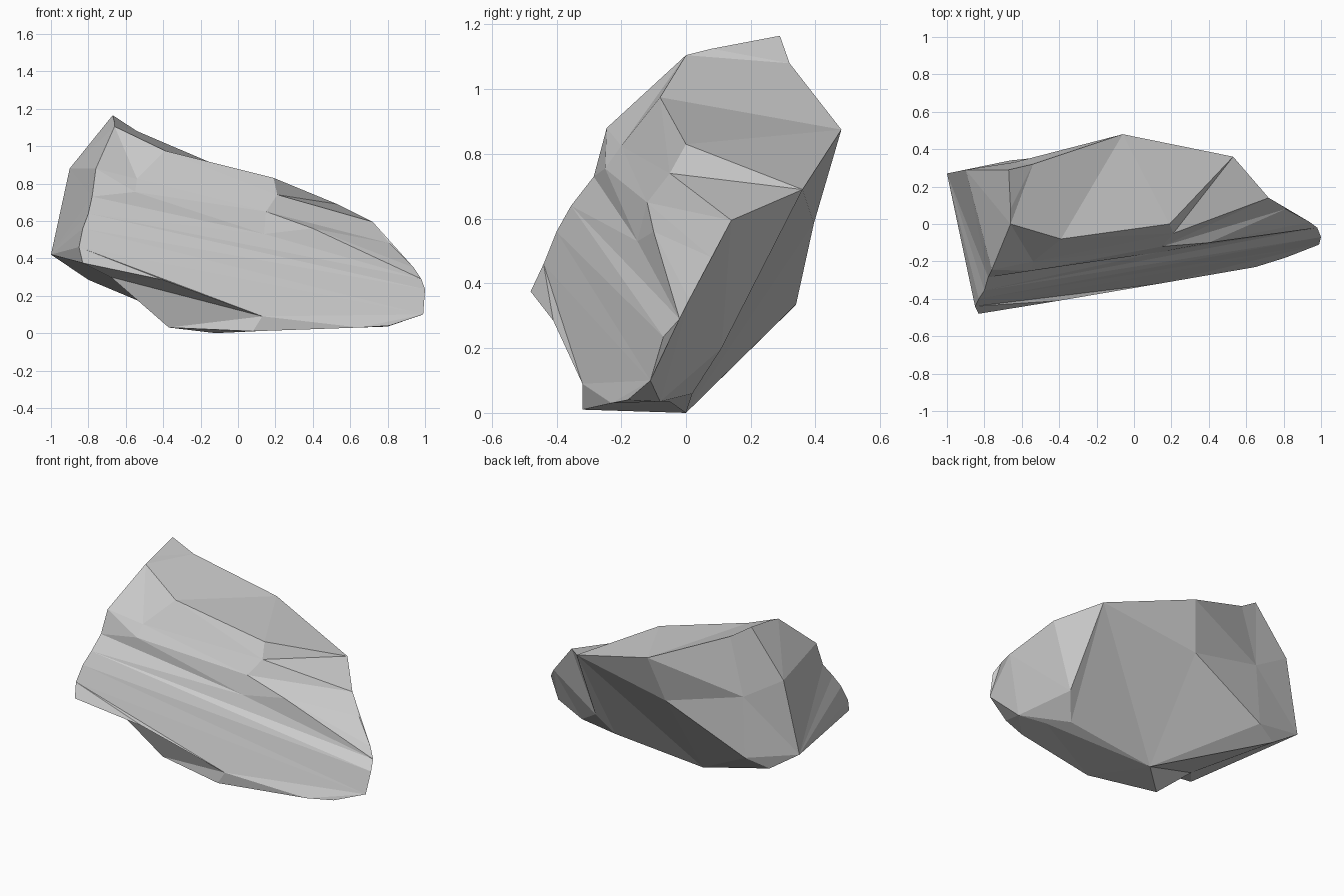
import bpy, bmesh
from mathutils import Vector

if "Cube" in bpy.data.objects:
    bpy.data.objects.remove(bpy.data.objects["Cube"])

# Corner points of the boulder, one letter each, grouped by region
crest = dict(A=(-.67, .29, 1.165), B=(-.54, .32, 1.08), C=(-.06, .48, .875),
             D=(.53, .36, .69), M=(-.66, .08, 1.125), N=(-.66, 0, 1.105),
             O=(-.39, -.08, .975), P=(.19, 0, .83), Q=(.21, -.05, .74))
right_end = dict(E=(.72, .14, .595), F=(.81, .08, .48), G=(.94, .01, .35),
                 H=(.98, -.02, .29), I=(1, -.07, .235), J=(.99, -.11, .1),
                 K=(.81, -.18, .04), L=(.65, -.23, .03))
left_end = dict(a=(-.76, -.245, .88), b=(-.78, -.285, .73), c=(-.8, -.355, .64),
                d=(-.83, -.4, .56), e=(-.85, -.44, .46), f=(-.83, -.48, .375),
                g=(-1, .27, .42), h=(-.9, .29, .88))
front = dict(i=(-.54, -.2, .825), j=(-.55, -.25, .755), k=(.15, -.12, .65),
             l=(.14, -.15, .53), m=(.4, -.1, .56), n=(-.4, -.41, .285),
             o=(.13, -.32, .09), p=(-.68, -.3, .3))
underside = dict(q=(-.37, -.24, .03), r=(.08, -.32, .01), s=(-.12, 0, 0),
                 t=(.8, -.08, .035), u=(.62, -.05, .035), W=(.49, .02, .06))
back = dict(v=(-.13, .395, .585), w=(-.8, .29, .285), x=(-.66, .34, .335),
            y=(-.64, .33, .72), z=(.57, .11, .2))

bm = bmesh.new()
vert = {}
for region in (crest, right_end, left_end, front, underside, back):
    for name, co in region.items():
        vert[name] = bm.verts.new(co)


def strip(upper, lower):
    """Fill between two rows of points, always taking the shorter diagonal."""
    def gap(s, t):
        return (vert[s].co - vert[t].co).length

    i = j = 0
    while i < len(upper) - 1 or j < len(lower) - 1:
        corners = [upper[i], lower[j]]
        up = gap(upper[i + 1], lower[j]) if i < len(upper) - 1 else 99
        down = gap(upper[i], lower[j + 1]) if j < len(lower) - 1 else 99
        if up < down:
            i += 1
            corners.append(upper[i])
        else:
            j += 1
            corners.append(lower[j])
        if len(set(corners)) == 3:
            bm.faces.new([vert[n] for n in corners])


# Top slab
strip("ABCD", "AMNOPD")
strip("NOPDE", "aiQE")
# Layered front, from the top ledge down to the lip
strip("aiQE", "bjkF")
strip("bjkF", "blmG")
strip("blmG", "cH")
strip("cH", "dI")
strip("dI", "eJ")
strip("eJ", "fnoLKJ")
# Overhang below the lip, and the foot
strip("fno", "fpo")
strip("poL", "pqrL")
strip("qrLKJ", "sutJ")
# Left end
strip("AMNa", "h")
strip("abcdef", "hg")
strip("fpqs", "gws")
# Back and right underside
strip("hABC", "hyv")
strip("hyv", "gxv")
strip("gxv", "gws")
strip("CD", "v")
strip("vs", "D")
strip("DEFG", "DzG")
strip("DzGHIJ", "sWtJ")
strip("sWt", "sut")

# Flat-shaded boulder
bmesh.ops.recalc_face_normals(bm, faces=bm.faces[:])
mesh = bpy.data.meshes.new("boulder")
bm.to_mesh(mesh)
bm.free()
bpy.context.collection.objects.link(bpy.data.objects.new("boulder", mesh))
